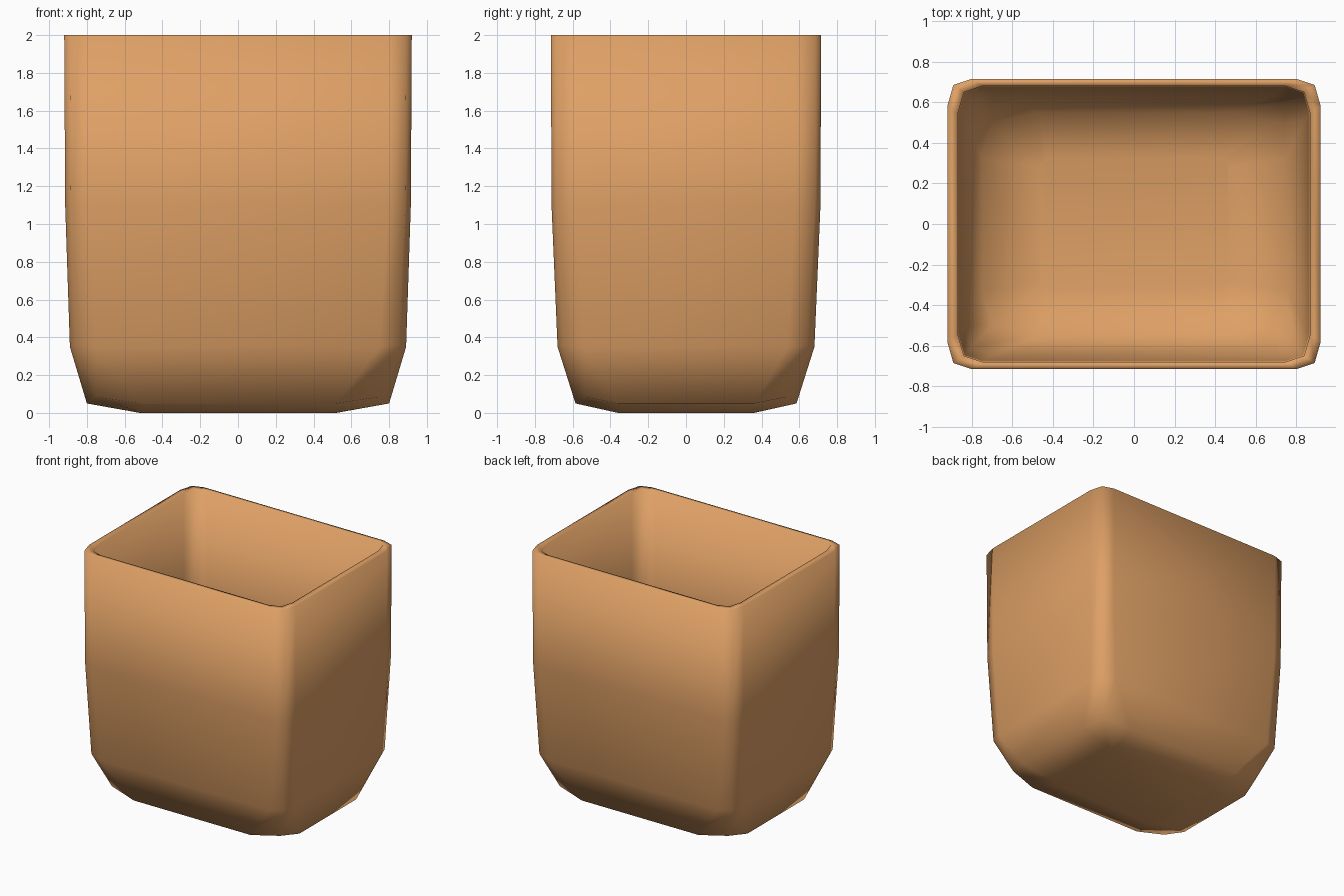
import bpy, bmesh

if "Cube" in bpy.data.objects:
    bpy.data.objects.remove(bpy.data.objects["Cube"])

# Rings of the outer shell: half x, half y, z, long inset x, y, corner cut, corner lift
RINGS = [
    (0.92, 0.715, 2.00, 0.12, 0.135, 0.03, 0.0),
    (0.915, 0.712, 1.10, 0.12, 0.135, 0.03, 0.0),
    (0.89, 0.68, 0.35, 0.14, 0.14, 0.035, 0.01),
    (0.80, 0.585, 0.05, 0.28, 0.225, 0.05, 0.035),
    (0.52, 0.36, 0.00, 0.04, 0.04, 0.01, 0.0),
]
WALL_X, WALL_Y, FLOOR = 0.052, 0.036, 0.05


def add_ring(bm, a, b, z, ix, iy, cut, lift):
    """Rounded rectangle with three points at each corner."""
    corner = [(a, b - iy, z), (a - cut, b - cut, z + lift), (a - ix, b, z)]
    pts = []
    for sx, sy in ((1, 1), (-1, 1), (-1, -1), (1, -1)):
        side = corner if sx * sy > 0 else corner[::-1]
        pts += [(sx * x, sy * y, h) for x, y, h in side]
    return [bm.verts.new(p) for p in pts]


def inset_ring(ring):
    """Matching ring on the inside of the wall."""
    a, b, z, ix, iy, cut, lift = ring
    rise = FLOOR * (1 - z / 2.0)
    return (a - WALL_X, b - WALL_Y, z + rise, ix, iy, cut, lift)


bm = bmesh.new()
# Outer wall from the bottom up, over the rim, then down the inner wall
path = RINGS[::-1] + [inset_ring(r) for r in RINGS]
loops = [add_ring(bm, *r) for r in path]
for low, high in zip(loops, loops[1:]):
    for i in range(12):
        j = (i + 1) % 12
        bm.faces.new((low[i], low[j], high[j], high[i]))

# Underside and inner floor
bm.faces.new(loops[0][::-1])
bm.faces.new(loops[-1])
bmesh.ops.recalc_face_normals(bm, faces=bm.faces[:])
for f in bm.faces:
    f.smooth = True

mesh = bpy.data.meshes.new("open_container")
bm.to_mesh(mesh)
bm.free()
container = bpy.data.objects.new("open_container", mesh)
bpy.context.collection.objects.link(container)

# Warm clay colour
clay = bpy.data.materials.new("clay")
clay.diffuse_color = (0.73, 0.35, 0.13, 1)
clay.use_nodes = True
clay.node_tree.nodes["Principled BSDF"].inputs["Base Color"].default_value = clay.diffuse_color
mesh.materials.append(clay)
